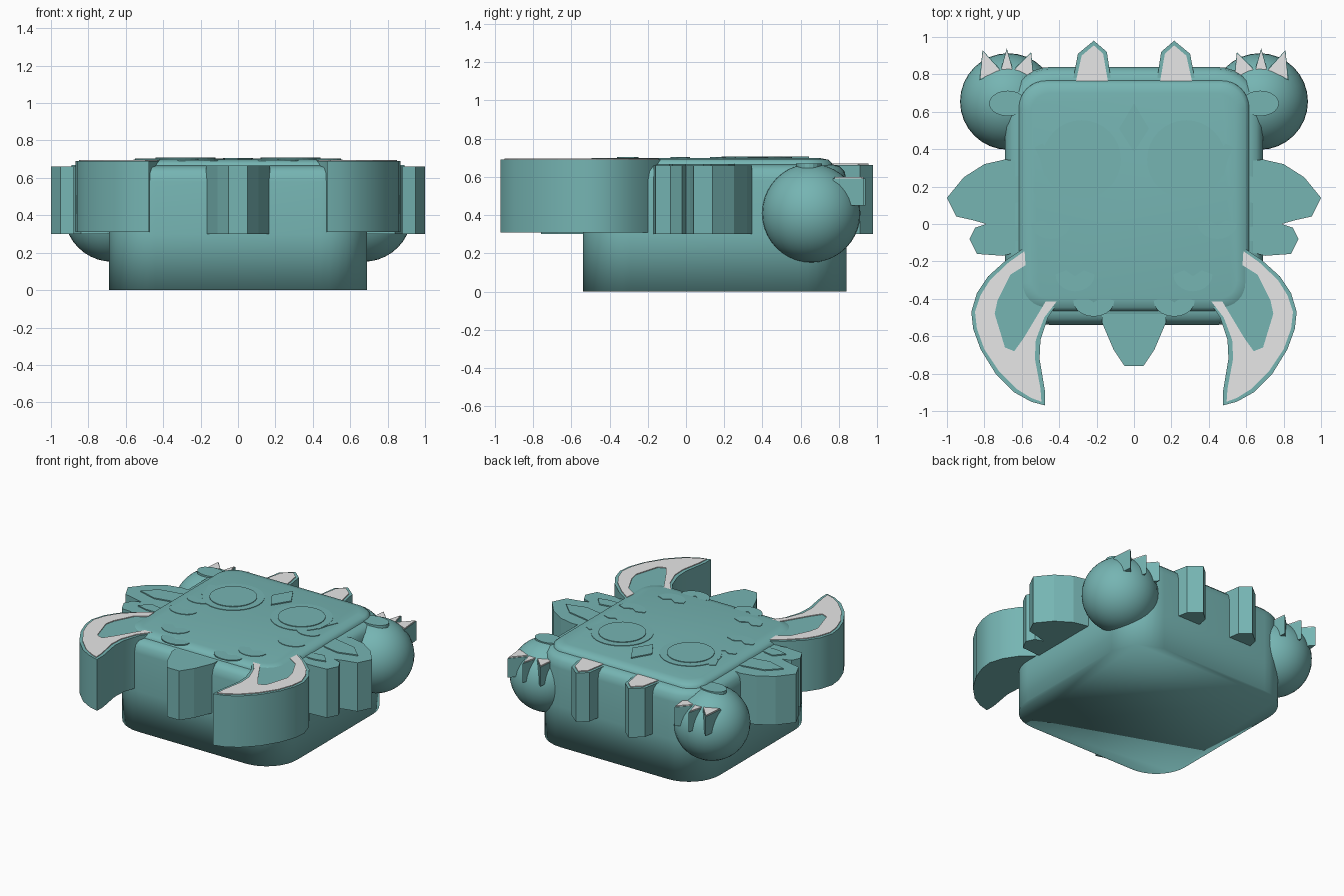
import bpy, bmesh, math

if "Cube" in bpy.data.objects:
    bpy.data.objects.remove(bpy.data.objects["Cube"])

def material(name, rgb):
    m = bpy.data.materials.new(name)
    m.diffuse_color = (*rgb, 1)
    m.use_nodes = True
    m.node_tree.nodes["Principled BSDF"].inputs["Base Color"].default_value = m.diffuse_color
    return m

TEAL = material("teal", (0.18, 0.46, 0.45))
WHITE = material("pale grey", (0.8, 0.8, 0.8))

def finish(bm, name, mat, smooth=None):
    bmesh.ops.recalc_face_normals(bm, faces=bm.faces)
    me = bpy.data.meshes.new(name)
    bm.to_mesh(me)
    bm.free()
    ob = bpy.data.objects.new(name, me)
    bpy.context.collection.objects.link(ob)
    me.materials.append(mat)
    if smooth:
        bpy.ops.object.select_all(action='DESELECT')
        ob.select_set(True)
        bpy.context.view_layer.objects.active = ob
        bpy.ops.object.shade_smooth_by_angle(angle=math.radians(smooth))
    return ob

def loft(name, rings, mat, smooth=None):
    """Skin closed rings of 3D points and cap both ends."""
    bm = bmesh.new()
    loops = [[bm.verts.new(p) for p in r] for r in rings]
    n = len(loops[0])
    for a, b in zip(loops, loops[1:]):
        for i in range(n):
            j = (i + 1) % n
            bm.faces.new((a[i], a[j], b[j], b[i]))
    bm.faces.new(loops[0][::-1])
    bm.faces.new(loops[-1])
    return finish(bm, name, mat, smooth)

def plate(name, pts, z0, z1, mat=TEAL, smooth=None):
    return loft(name, [[(x, y, z) for x, y in pts] for z in (z0, z1)], mat, smooth)

def pair(name, pts, z0, z1, mat=TEAL, smooth=None):
    """Right-hand plate and its mirror image."""
    plate("right_" + name, pts, z0, z1, mat, smooth)
    plate("left_" + name, [(-x, y) for x, y in pts], z0, z1, mat, smooth)

def rounded(h, r, z, seg=8):
    """Rounded square ring around the body centre."""
    out = []
    for k, (sx, sy) in enumerate(((1, 1), (-1, 1), (-1, -1), (1, -1))):
        for i in range(seg + 1):
            a = math.pi / 2 * (k + i / seg)
            out.append((sx * (h - r) + r * math.cos(a),
                        0.15 + sy * (h - r) + r * math.sin(a), z))
    return out

def ellipse(cx, cy, rx, ry, n=32):
    return [(cx + rx * math.cos(2 * math.pi * i / n),
             cy + ry * math.sin(2 * math.pi * i / n)) for i in range(n)]

# Body block, softly rounded over into a raised face pad
loft("body", [rounded(0.69, 0.25, 0), rounded(0.69, 0.25, 0.3),
              rounded(0.69, 0.25, 0.58), rounded(0.68, 0.24, 0.63),
              rounded(0.655, 0.22, 0.655), rounded(0.62, 0.2, 0.665)], TEAL, 100)
loft("face_pad", [rounded(0.62, 0.15, 0.64), rounded(0.615, 0.145, 0.672),
                  rounded(0.595, 0.13, 0.69), rounded(0.55, 0.1, 0.699)], TEAL, 50)

# Big curved front tusks with pale top inlay
tusk = [(.42, -.2), (.59, -.13), (.68, -.19), (.78, -.28), (.84, -.37), (.87, -.47),
        (.86, -.56), (.82, -.67), (.74, -.8), (.64, -.9), (.55, -.95), (.475, -.97),
        (.475, -.9), (.505, -.72), (.5, -.62), (.46, -.5), (.4, -.41)]
pair("tusk", tusk, 0.31, 0.69, TEAL, 30)
inlay = [(.585, -.145), (.67, -.205), (.77, -.3), (.82, -.38), (.85, -.47), (.84, -.56),
         (.8, -.67), (.72, -.79), (.63, -.88), (.55, -.93), (.495, -.95), (.5, -.88),
         (.53, -.72), (.525, -.62), (.48, -.5), (.41, -.41), (.455, -.385),
         (.59, -.61), (.64, -.68), (.69, -.66), (.745, -.48), (.73, -.41), (.66, -.27), (.58, -.22)]
pair("tusk_inlay", inlay, 0.688, 0.696, WHITE)

# Side frills with raised leaves
frill = [(.55, .33), (.69, .345), (.8, .32), (.91, .25), (1, .14), (.95, .04), (.86, .02),
         (.79, 0), (.85, -.02), (.88, -.08), (.84, -.16), (.7, -.17), (.55, -.13)]
pair("frill", frill, 0.3, 0.66)
pair("upper_leaf", [(.6, .26), (.67, .245), (.8, .22), (.89, .13), (.75, .09), (.6, .12)], 0.659, 0.668)
pair("lower_leaf", [(.6, -.02), (.71, .0), (.77, -.07), (.69, -.09), (.6, -.09)], 0.659, 0.668)

# Chin spike
plate("chin", [(-.17, -.48), (-.17, -.53), (-.11, -.67), (-.05, -.76), (.05, -.76),
               (.11, -.67), (.17, -.53), (.17, -.48)], 0.3, 0.665)

# Small back horns with pale tops
pair("back_horn", [(.12, .75), (.145, .92), (.215, .98), (.3, .91), (.33, .75)], 0.3, 0.662)
pair("back_horn_inlay", [(.14, .765), (.165, .91), (.215, .955), (.28, .9), (.31, .765)], 0.661, 0.669, WHITE)

# Round paws with pads and three claws each
for side, s in (("right", 1), ("left", -1)):
    bm = bmesh.new()
    bmesh.ops.create_uvsphere(bm, u_segments=32, v_segments=20, radius=0.258)
    bmesh.ops.translate(bm, verts=bm.verts, vec=(s * 0.672, 0.655, 0.41))
    finish(bm, side + "_paw", TEAL, 40)
pair("paw_pad", ellipse(.675, .645, .1, .068, 20), 0.62, 0.669)
claws = [[(.55, .92), (.535, .77), (.65, .82)],
         [(.68, .94), (.63, .76), (.73, .76)],
         [(.81, .93), (.71, .82), (.825, .77)]]
for i, c in enumerate(claws):
    cx, cy = (sum(p[k] for p in c) / 3 for k in (0, 1))
    pair(f"claw_{i+1}", c, 0.45, 0.592)
    pair(f"claw_{i+1}_top", [(cx + (x - cx) * .9, cy + (y - cy) * .9) for x, y in c], 0.591, 0.6, WHITE)

# Eyes: broad disc with raised inner disc and an outer flick
pair("eye_ring", ellipse(.28, .345, .21, .21), 0.696, 0.703)
pair("eye_disc", ellipse(.28, .345, .16, .16), 0.7, 0.708)
pair("eye_flick", [(.46, .4), (.49, .43), (.53, .41), (.5, .34), (.48, .26), (.43, .24)], 0.694, 0.7025)

# Forehead diamond
plate("forehead_gem", [(0, .645), (.08, .51), (0, .385), (-.08, .51)], 0.697, 0.707)

# Cheek and jaw scales: half moons with a wavy upper edge
def scale_marks(name, cx, cy, w, h, z):
    low = [(cx + w * math.cos(a), cy + h * math.sin(a))
           for a in (math.pi + math.pi * i / 10 for i in range(11))]
    top = [(cx + w * .45, cy + h * .25), (cx, cy - h * .1), (cx - w * .45, cy + h * .25)]
    pair(name, low + top, z - 0.008, z)

scale_marks("cheek_scale_upper", .45, .19, .09, .065, 0.703)
scale_marks("cheek_scale_lower", .445, .0, .105, .08, 0.703)
scale_marks("jaw_scale_outer", .315, -.27, .105, .09, 0.703)
scale_marks("jaw_scale_inner", .215, -.41, .11, .085, 0.699)
